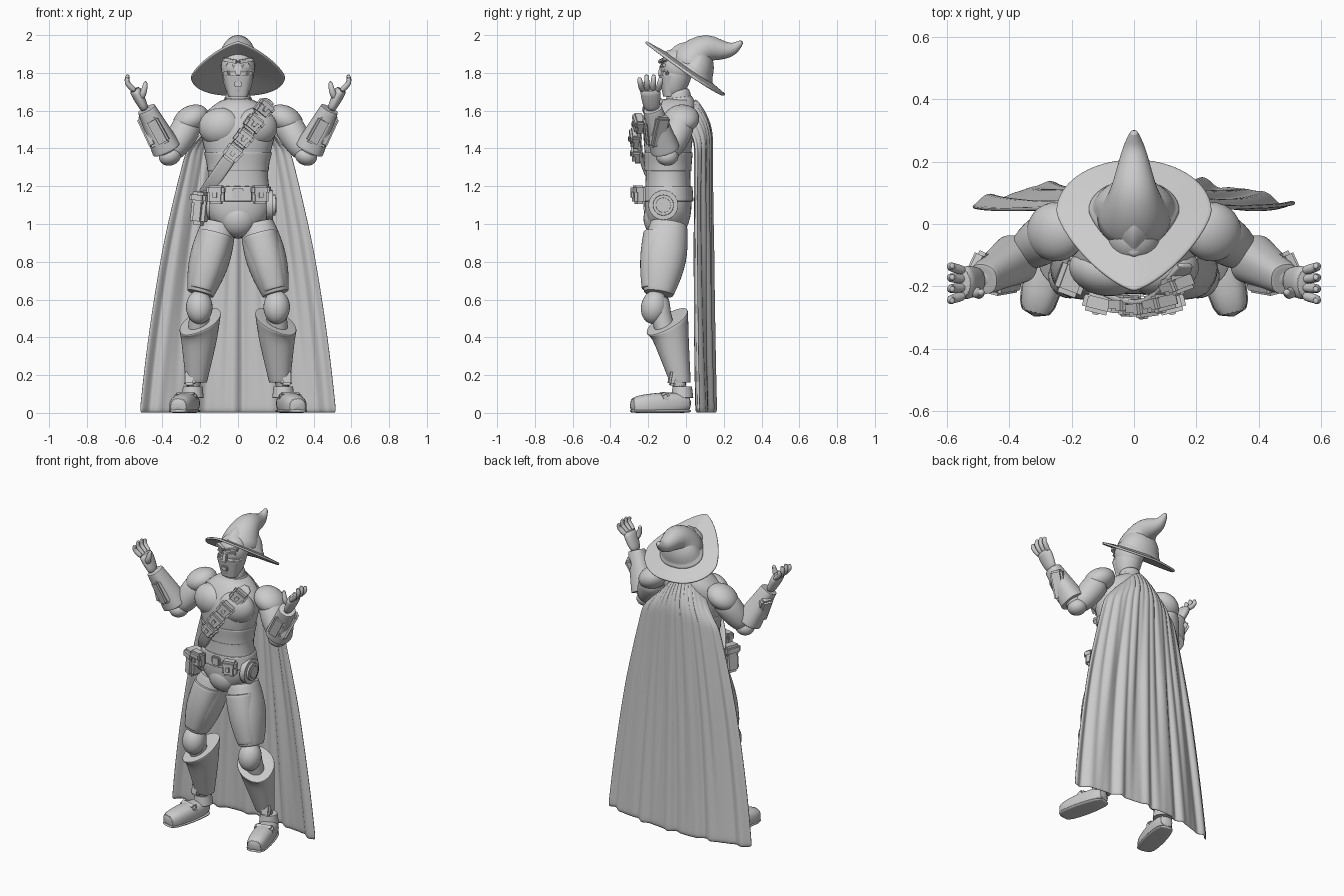
import bpy, bmesh
from math import sin, cos, pi, radians
from mathutils import Vector, Euler, Matrix

cube = bpy.data.objects.get("Cube")
if cube:
    bpy.data.objects.remove(cube, do_unlink=True)
grey = bpy.data.materials.new("plain_grey")
grey.use_nodes = True
grey.diffuse_color = (.6, .6, .6, 1)
grey.node_tree.nodes["Principled BSDF"].inputs["Base Color"].default_value = grey.diffuse_color
parts = []
X, Y, Z = Matrix.Identity(3)


def vec(x, y, z):
    return Vector((x, y, z))


def middle(y, z):
    return Vector((0, y, z))


def finish(name, bm, side=None, smooth=False, thickness=None):
    """Turn a bmesh into an object, mirrored when it belongs to the right side."""
    if side == "right":
        bmesh.ops.scale(bm, vec=(-1, 1, 1), verts=bm.verts)
    bmesh.ops.recalc_face_normals(bm, faces=bm.faces[:])
    mesh = bpy.data.meshes.new(name)
    bm.to_mesh(mesh)
    bm.free()
    mesh.materials.append(grey)
    ob = bpy.data.objects.new(side + "_" + name if side else name, mesh)
    bpy.context.collection.objects.link(ob)
    if thickness:
        solidify = ob.modifiers.new("thickness", "SOLIDIFY")
        solidify.thickness, solidify.offset = thickness, 0
    if smooth:
        ob.modifiers.new("smooth", "SUBSURF").levels = 1
    parts.append(ob)


def skin(name, rings, closed=True, caps=False, side=None, thickness=None):
    """Bridge neighbouring rows of points."""
    bm = bmesh.new()
    rows = [[bm.verts.new(point) for point in ring] for ring in rings]
    count = len(rows[0])
    for low, high in zip(rows, rows[1:]):
        for i in range(count if closed else count - 1):
            j = (i + 1) % count
            bm.faces.new((low[i], low[j], high[j], high[i]))
    if caps:
        bm.faces.new(rows[0])
        bm.faces.new(rows[-1])
    finish(name, bm, side, True, thickness)


def oval(centre, across, along, power=2, seg=20):
    ring = []
    for i in range(seg):
        c, s = cos(2 * pi * i / seg), sin(2 * pi * i / seg)
        u = abs(c) ** (2 / power) * (1 if c > 0 else -1)
        w = abs(s) ** (2 / power) * (1 if s > 0 else -1)
        ring.append(centre + across * u + along * w)
    return ring


def blend(ring, other, amount):
    return [p.lerp(q, amount) for p, q in zip(ring, other)]


def crisp(rings):
    """Add loops beside both ends so that the rims stay sharp when smoothed."""
    def inset(ring):
        return blend(ring, [sum(ring, Vector()) / len(ring)] * len(ring), .12)
    first, last = rings[0], rings[-1]
    return ([inset(first), first, blend(first, rings[1], .1)] + rings[1:-1]
            + [blend(last, rings[-2], .1), last, inset(last)])


def tube(name, points, start, end, bulge=0, depth=1, ref=X, axis=None, power=2,
         hard=False, warp=None, side=None):
    """Oval tube whose radius runs from start to end, with a bulge halfway."""
    if len(points) == 2:
        points = [points[0].lerp(points[1], k / 4) for k in range(5)]
    last = len(points) - 1
    rings = []
    for k, point in enumerate(points):
        way = axis or (points[min(k + 1, last)] - points[max(k - 1, 0)]).normalized()
        across = (ref - way * ref.dot(way)).normalized()
        radius = start + (end - start) * k / last + bulge * sin(pi * k / last)
        rings.append(oval(point, across * radius, way.cross(across) * radius * depth, power))
    if hard:
        rings = crisp(rings)
    if warp:
        rings = [[warp(point) for point in ring] for ring in rings]
    skin(name, rings, caps=True, side=side)


def place(bm, loc, size, turn):
    bm.transform(Matrix.LocRotScale(loc, Euler([radians(a) for a in turn]), size))


def box(name, loc, size, turn=(0, 0, 0), side=None):
    bm = bmesh.new()
    bmesh.ops.create_cube(bm, size=1)
    bmesh.ops.scale(bm, vec=size, verts=bm.verts)
    bmesh.ops.bevel(bm, geom=bm.edges[:], offset=min(size) / 4, segments=2, affect="EDGES")
    place(bm, loc, None, turn)
    finish(name, bm, side)


def ball(name, loc, size, turn=(0, 0, 0), side=None):
    bm = bmesh.new()
    bmesh.ops.create_uvsphere(bm, u_segments=28, v_segments=16, radius=1)
    place(bm, loc, Vector(size), turn)
    finish(name, bm, side)


def pouch(name, loc, size, turn):
    """Bag with a flap over its top and a clasp on its front."""
    out = Euler([radians(a) for a in turn]).to_matrix()
    wide, deep, high = size
    box(name, loc, size, turn)
    box(name + "_flap", loc + out @ vec(0, -.006, high / 4), (wide * 1.06, deep, high / 2), turn)
    box(name + "_clasp", loc - out @ vec(0, deep / 2 + .006, 0), (wide / 4, .012, high / 3), turn)


# Hat: tilted brim pointed at the front, band and bent crown
def brim(scale, lift=0):
    ring = []
    for i in range(40):
        c, s = cos(2 * pi * i / 40), sin(2 * pi * i / 40)
        bend = 1 if s >= 0 else 1.45
        x = scale * abs(c) ** bend * (.25 if c > 0 else -.25)
        y = .04 + scale * (.165 * s if s >= 0 else -.255 * abs(s) ** bend)
        ring.append(vec(x, y + lift / 2, 1.82 - .67 * y - .07 * abs(x) + .03 * (1 - scale) + lift))
    return ring


skin("hat_brim", [brim(scale) for scale in (1, .97, .8, .6, .4, .2)], thickness=.014)
skin("hat_band", [brim(.5), brim(.58), brim(.59, .01), brim(.56, .02), brim(.53, .02), brim(.47, .07), brim(.3, .1)])
bend = [(.01, 1.8), (.04, 1.87), (.07, 1.91), (.12, 1.94), (.18, 1.92), (.24, 1.92), (.27, 1.94), (.3, 1.97)]
tube("hat_crown", [middle(y, z) for y, z in bend], .137, .011, bulge=-.01)

# Head, neck and mask
ball("head", middle(-.045, 1.83), (.09, .09, .1))
tube("face", [middle(-.07, 1.67), middle(-.045, 1.83)], .05, .088, bulge=.01, axis=Z)
tube("neck", [middle(-.03, 1.6), middle(-.045, 1.72)], .078, .06)
tube("neck_wrap", [middle(-.035, 1.63), middle(-.04, 1.67)], .088, .072, hard=True)
tube("mask_jaw", [middle(-.085, 1.675), middle(-.085, 1.79)], .052, .082, depth=.7, power=2.6, hard=True)
box("mask_nose", middle(-.135, 1.81), (.03, .02, .06), (-12, 0, 0))
box("mask_mouth", middle(-.138, 1.74), (.04, .02, .03))
for side in ("left", "right"):
    box("brow", vec(.04, -.122, 1.865), (.08, .03, .02), (0, -10, 20), side)
    box("goggle", vec(.04, -.122, 1.838), (.05, .02, .02), (0, -10, 20), side)
    box("cheek_plate", vec(.055, -.105, 1.79), (.04, .03, .05), (0, 15, 40), side)

# Torso, and armour bands that follow its outline
outline = [(.92, .03), (.97, .1), (1.03, .165), (1.1, .185), (1.2, .165), (1.3, .155),
           (1.4, .18), (1.5, .21), (1.58, .19), (1.63, .13), (1.67, .07)]


def half_width(height):
    for (low, a), (high, b) in zip(outline, outline[1:]):
        if height <= high:
            return a + (b - a) * (height - low) / (high - low)


def body_ring(height, grow=0):
    wide = half_width(height)
    centre = middle(-.095 + max(0, height - 1.5) * .3, height)
    return oval(centre, X * (wide + grow), Y * (.06 + .37 * wide + grow), 2.2)


def body_band(name, low, high, grow):
    skin(name, crisp([body_ring(low + (high - low) * k / 3, grow) for k in range(4)]), caps=True)


skin("torso", [body_ring(height) for height, _ in outline], caps=True)
body_band("belt", 1.12, 1.2, .01)
body_band("waist_plate", 1.28, 1.38, .008)
ball("groin_plate", middle(-.14, 1.03), (.1, .085, .1))
box("belt_buckle", middle(-.225, 1.16), (.06, .03, .06))
for side, sign in (("left", 1), ("right", -1)):
    ball("chest_plate", vec(.095, -.15, 1.515), (.115, .08, .1), (0, 8, 12), side)
    pouch(side + "_belt_pouch", vec(sign * .115, -.25, 1.155), (.09, .06, .1), (0, 0, sign * 14))
    hub = vec(.15, -.12, 1.1)
    for name, reach, radius in (("hip_plate", .035, .08), ("hip_disc", .048, .056), ("hip_cap", .054, .04)):
        tube(name, [hub, hub + X * reach], radius, radius, ref=Y, hard=True, side=side)
box("holster", vec(-.2, -.17, 1.08), (.08, .1, .17), (0, 6, -20))
box("holster_flap", vec(-.2, -.175, 1.14), (.09, .11, .06), (0, 6, -20))


# Bandolier hugging the chest from left shoulder to right hip
def sash(t):
    point = vec(.17, 0, 1.66).lerp(vec(-.19, 0, 1.14), t)
    wide = half_width(min(point.z, 1.57))
    lean = -.1 + max(0, point.z - 1.5) * .3
    point.y = lean - (.08 + .37 * wide) * max(0, 1 - (point.x / wide) ** 2) ** .5
    return point


tube("bandolier", [sash(k / 12) for k in range(13)], .036, .036, depth=.3, ref=vec(1, 0, -.7), power=4)
for k in range(4):
    pouch("bandolier_pouch_%d" % (k + 1), sash(.1 + .15 * k) - Y * .015, (.09, .055, .09), (0, 38, 21 - 7 * k))

# Joints of the left limbs; the right ones mirror them
shoulder, elbow, wrist, knuckles = vec(.25, -.02, 1.55), vec(.36, -.1, 1.36), vec(.49, -.18, 1.62), vec(.55, -.19, 1.72)
hip, knee, ankle = vec(.1, -.09, 1), vec(.2, -.145, .63), vec(.24, -.02, .08)
heel, toe = vec(.24, .03, .055), vec(.32, -.3, .03)


def flare(point):
    """Raise the top rim of the shin guard towards the back and inside."""
    if point.z > .42:
        point.z += .5 * (point.y + .12) - .4 * (point.x - .2)
    return point


def above_ground(point):
    point.z = max(point.z, 0)
    return point


for side in ("left", "right"):
    # Arms, raised with open hands
    ball("pauldron", vec(.25, -.025, 1.555), (.1, .095, .07), (0, 28, -10), side)
    tube("upper_arm", [shoulder, elbow], .075, .052, bulge=.015, side=side)
    ball("elbow_pad", elbow, (.06, .06, .05), (0, 20, 0), side)
    tube("forearm", [elbow, wrist], .055, .036, bulge=.01, side=side)
    cuff = [elbow.lerp(wrist, t) for t in (.14, .96)]
    tube("gauntlet", cuff, .08, .05, power=2.4, hard=True, side=side)
    box("gauntlet_plate", elbow.lerp(wrist, .5) + X * .045, (.05, .08, .18), (0, 27, 25), side)
    box("gauntlet_pad", elbow.lerp(wrist, .5) - Y * .06, (.07, .04, .15), (12, 27, 15), side)
    tube("palm", [wrist - Z * .02, knuckles], .036, .054, bulge=.006, depth=.58, ref=Y, side=side)
    for k, name in enumerate(("index", "middle", "ring", "little")):
        spread = k - 1.5
        root = knuckles + vec(-.01, spread * .026, -.02)
        bent = root + vec(.045, spread * .008, .04)
        tip = bent + vec(-.005, spread * .004, .055 - .008 * spread ** 2)
        tube(name + "_finger", [root, bent, bent.lerp(tip, .5) + X * .008, tip], .017, .011, ref=Y, side=side)
    thumb = wrist + vec(.005, -.05, .085)
    tube("thumb", [wrist + vec(.025, -.03, .045), thumb, thumb + vec(-.007, .015, .055)], .022, .011, side=side)

    # Legs, set apart
    tube("thigh", [hip, knee], .09, .072, bulge=.03, depth=1.1, power=2.2, hard=True, side=side)
    tube("thigh_plate", [hip.lerp(knee, t) - Y * .015 for t in (.15, .95)], .095, .066, bulge=.012,
         depth=1.2, power=2.4, hard=True, side=side)
    tube("lower_leg", [knee, knee - Z * .09, knee.lerp(ankle, .5), ankle], .064, .042, side=side)
    ball("knee_guard", vec(.205, -.168, .56), (.07, .07, .09), (-10, 0, 0), side)
    tube("shin_guard", [vec(.2, -.1, .475), vec(.22, -.03, .16)], .112, .056, axis=Z, power=2.2,
         hard=True, warp=flare, side=side)
    box("ankle_plate", vec(.255, -.07, .185), (.06, .04, .08), (-10, 0, 10), side)
    tube("ankle_cuff", [ankle + Z * .06, ankle], .052, .06, hard=True, side=side)
    tube("boot", [heel, toe], .045, .052, bulge=.018, power=2.5, warp=above_ground, side=side)
    sole = [vec(end.x, end.y, .01) for end in (heel, toe)]
    tube("sole", sole, .048, .055, bulge=.018, depth=.2, power=2.5, warp=above_ground, side=side)
    box("instep_strap", heel.lerp(toe, .45) + Z * .035, (.12, .05, .06), (25, 0, 12), side)


# Long pleated cloak, gathered at the shoulders
def cloth(u, height):
    fall = min(1, (1.66 - height) / .8)
    gather = min(1, (1.7 - height) * 4) ** .5
    wide = (.52 - .155 * height + .05 * height * (1.2 - height)) * gather
    back = .13 + .015 * (1 - height) ** 2 - 2 * max(0, height - 1.45) ** 2
    pleat = fall * (.008 * sin(19 * u + height) + .006 * sin(33 * u - height)) + .003 * sin(47 * u)
    return vec(u * wide, back - .085 * u * u + pleat, height - .09 * u * u * (1 - fall))


skin("cloak", [[cloth(c / 40 - 1, 1.66 * (1 - r / 32)) for c in range(81)] for r in range(33)],
     closed=False, thickness=.014)

# Smooth shading with crisp edges
bpy.ops.object.select_all(action="DESELECT")
for ob in parts:
    ob.select_set(True)
bpy.context.view_layer.objects.active = parts[0]
bpy.ops.object.shade_smooth_by_angle(angle=radians(50))
